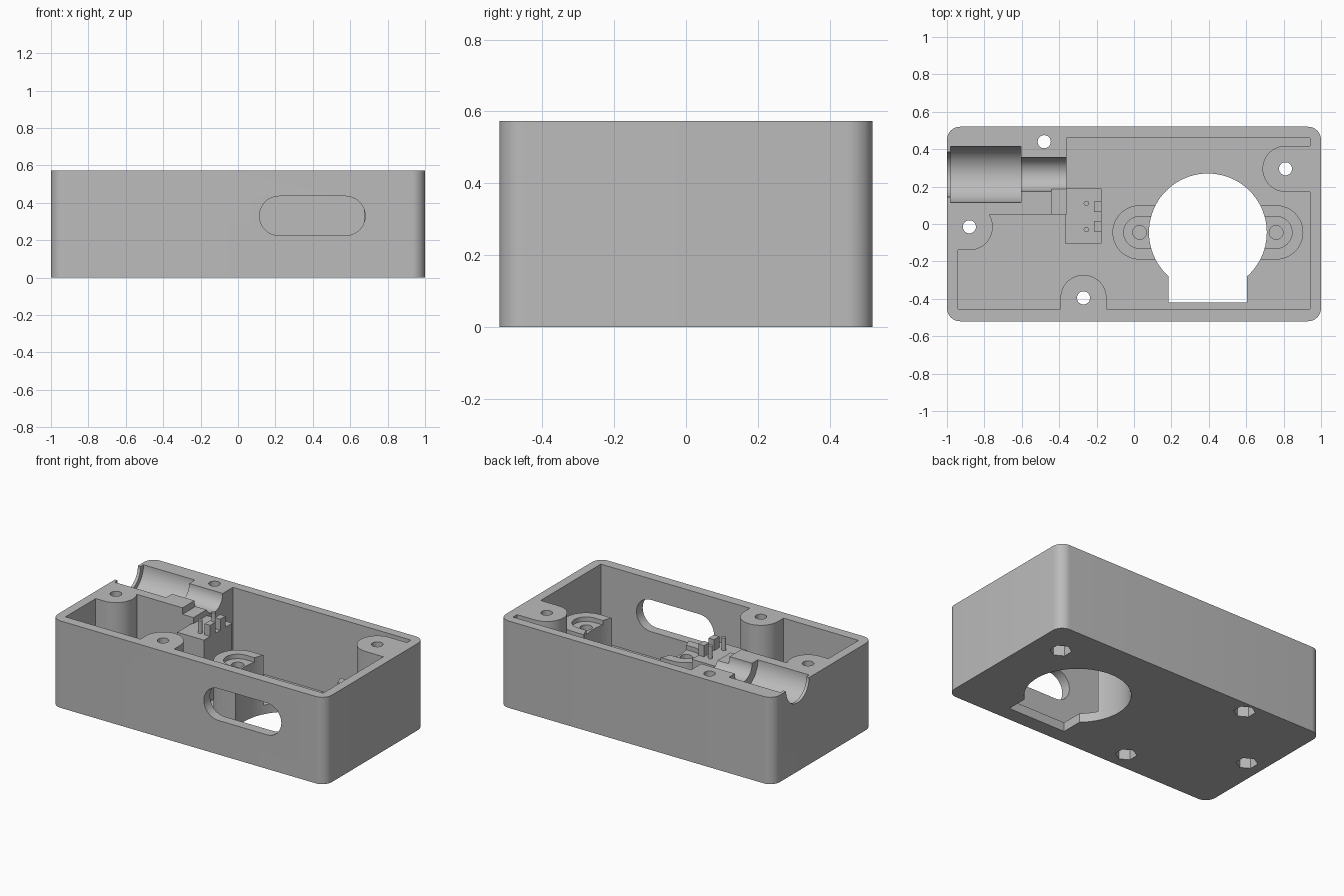
import bpy, bmesh
from math import sin, cos, pi, radians
from mathutils import Vector

cube = bpy.data.objects.get("Cube")
if cube:
    bpy.data.objects.remove(cube, do_unlink=True)

H = 0.573      # case height
FLOOR = 0.06   # floor thickness
TALL = 0.7     # working height before the top is trimmed flat

grey = bpy.data.materials.new("plain grey")
grey.use_nodes = True
colour = (0.5, 0.5, 0.5, 1)
grey.diffuse_color = colour
grey.node_tree.nodes["Principled BSDF"].inputs["Base Color"].default_value = colour


# Outline helpers
def arc(cx, cy, r, start, end, n=24):
    return [(cx + r * cos(radians(start + (end - start) * i / n)),
             cy + r * sin(radians(start + (end - start) * i / n))) for i in range(n + 1)]


def circle(cx, cy, r, n=48, start=0):
    return arc(cx, cy, r, start, start + 360, n)[:-1]


def rect(x0, x1, y0, y1):
    return [(x0, y0), (x1, y0), (x1, y1), (x0, y1)]


def tongue(cx, cy, r, heading, length):
    """Half circle with straight sides running towards the heading."""
    d = Vector((cos(radians(heading)), sin(radians(heading))))
    side = Vector((-d.y, d.x)) * r
    end = Vector((cx, cy)) + d * length
    return arc(cx, cy, r, heading + 90, heading + 270) + [tuple(end - side), tuple(end + side)]


def prism(name, outline, lo, hi, axis="z"):
    place = {"z": lambda u, v, h: (u, v, h),
             "x": lambda u, v, h: (h, u, v),
             "y": lambda u, v, h: (u, h, v)}[axis]
    bm = bmesh.new()
    rings = [[bm.verts.new(place(u, v, h)) for u, v in outline] for h in (lo, hi)]
    n = len(outline)
    for ring in rings:
        bm.faces.new(ring)
    for i in range(n):
        j = (i + 1) % n
        bm.faces.new((rings[0][i], rings[0][j], rings[1][j], rings[1][i]))
    bmesh.ops.recalc_face_normals(bm, faces=bm.faces[:])
    mesh = bpy.data.meshes.new(name)
    bm.to_mesh(mesh)
    bm.free()
    mesh.materials.append(grey)
    ob = bpy.data.objects.new(name, mesh)
    bpy.context.collection.objects.link(ob)
    return ob


def select(ob):
    bpy.ops.object.select_all(action="DESELECT")
    ob.select_set(True)
    bpy.context.view_layer.objects.active = ob


def combine(operation, outline, lo, hi, axis="z"):
    tool = prism("tool", outline, lo, hi, axis)
    tool.hide_render = True
    mod = case.modifiers.new("combine", "BOOLEAN")
    mod.operation, mod.solver, mod.object = operation, "EXACT", tool
    select(case)
    bpy.ops.object.modifier_apply(modifier=mod.name)
    bpy.data.objects.remove(tool, do_unlink=True)


def add(*args):
    combine("UNION", *args)


def cut(*args):
    combine("DIFFERENCE", *args)


# Outer shell with rounded upright corners
R = 0.07
shell = []
for sx, sy, a in ((1, 1, 0), (-1, 1, 90), (-1, -1, 180), (1, -1, 270)):
    shell += arc(sx * (1 - R), sy * (0.52 - R), R, a, a + 90, 10)
case = prism("case_body", shell, 0, TALL)
cut(rect(-0.94, 0.94, -0.455, 0.46), FLOOR, 1)

# Solid corner block and screw bosses
low = FLOOR / 2
add(rect(-0.97, -0.36, 0.05, 0.49), low, TALL - 0.02)
add(tongue(-0.88, -0.015, 0.125, 180, 0.09), low, TALL - 0.03)
add(tongue(0.81, 0.295, 0.123, 0, 0.16), low, TALL - 0.04)
add(tongue(-0.27, -0.395, 0.123, 270, 0.09), low, TALL - 0.05)
cut(rect(-1.2, 1.2, -0.8, 0.8), H, 1)

# Keyhole opening with a stepped mounting tab on each side
MID, TAB_Y = 0.395, -0.045
tabs = ((MID - 0.365, 0), (MID + 0.365, 180))
for x, heading in tabs:
    add(tongue(x, TAB_Y, 0.145, heading, 0.2), low, 0.39)
for x, heading in tabs:
    cut(tongue(x, TAB_Y, 0.085, heading, 0.22), 0.36, 0.5)
    cut(circle(x, TAB_Y, 0.037, 32), 0.15, 0.5)
cut(circle(MID, TAB_Y, 0.315, 80), -0.1, 0.5)
cut(rect(MID - 0.21, MID + 0.21, -0.42, -0.15), -0.1, 0.3)

# Long slot in the front wall
slot = arc(0.22, 0.33, 0.105, 90, 270) + arc(0.575, 0.33, 0.105, -90, 90)
cut(slot, -0.7, -0.4, "y")

# Stepped half-round channel for the socket
for radius, x0, x1 in ((0.12, -1.1, -0.9), (0.15, -0.98, -0.605), (0.09, -0.7, -0.3)):
    cut(circle(0.265, H, radius, 64), x0, x1, "x")

# Lowered shelf and switch pedestal
cut(rect(-0.44, -0.3, 0.04, 0.19), 0.53, 1)
add(rect(-0.37, -0.175, -0.105, 0.19), low, 0.49)

# Screw holes with hexagonal nut pockets underneath
for x, y in ((-0.88, -0.015), (-0.48, 0.44), (0.81, 0.295), (-0.27, -0.395)):
    cut(circle(x, y, 0.035, 32), -0.1, 1)
    cut(circle(x, y, 0.065, 6, 90), -0.1, 0.12)

# Locating pins and stops on the pedestal
details = [case]
for i, y in enumerate((-0.03, 0.11)):
    details.append(prism(f"pedestal_pin_{i + 1}", circle(-0.255, y, 0.014, 20), 0.48, H))
for i, y in enumerate((-0.0125, 0.0925)):
    details.append(prism(f"pedestal_stop_{i + 1}",
                         rect(-0.215, -0.175, y - 0.0275, y + 0.0275), 0.48, H - 0.01))

for ob in details:
    select(ob)
    bpy.ops.object.shade_smooth_by_angle(angle=radians(30))
